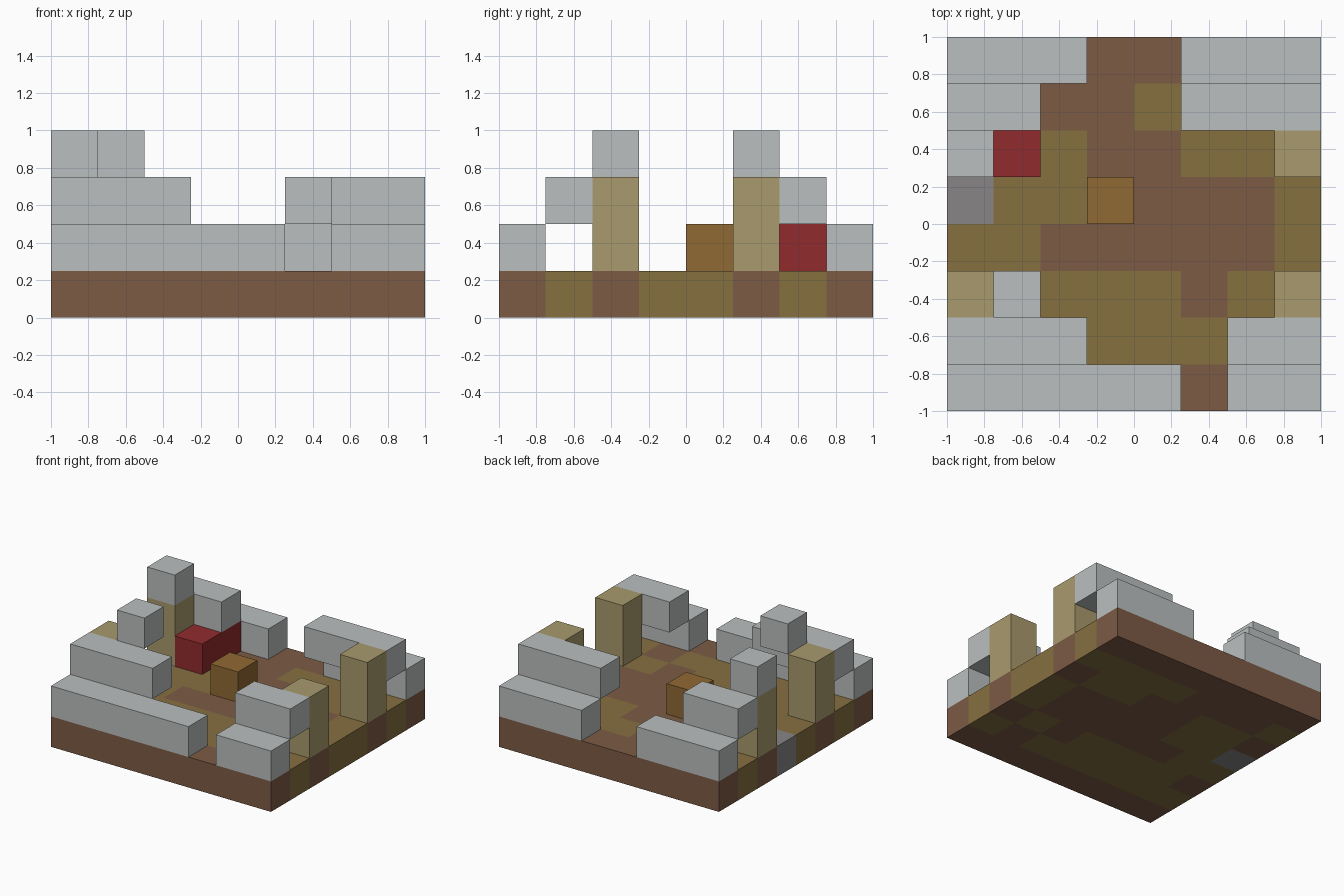
import bpy
import bmesh

CELL = 0.25

old = bpy.data.objects.get("Cube")
if old:
    bpy.data.objects.remove(old, do_unlink=True)


def material(name, rgb):
    """Flat material from 0-255 display values."""
    lin = [((c / 255 + 0.055) / 1.055) ** 2.4 for c in rgb] + [1.0]
    mat = bpy.data.materials.new(name)
    mat.use_nodes = True
    mat.diffuse_color = lin
    bsdf = mat.node_tree.nodes["Principled BSDF"]
    bsdf.inputs["Base Color"].default_value = lin
    bsdf.inputs["Roughness"].default_value = 0.9
    return mat


stone = material("pale stone", (187, 191, 191))
earth = material("brown earth", (125, 91, 69))
moss = material("olive ground", (134, 112, 64))
sand = material("tan pillar", (169, 155, 109))
red = material("red cloth", (145, 43, 46))
wood = material("orange wood", (144, 104, 51))
slate = material("slate tile", (136, 133, 135))


def add_object(name, bm, mats):
    mesh = bpy.data.meshes.new(name)
    bm.to_mesh(mesh)
    bm.free()
    for m in mats:
        mesh.materials.append(m)
    obj = bpy.data.objects.new(name, mesh)
    bpy.context.collection.objects.link(obj)
    return obj


def block(name, mat, col, row, level, size=(1, 1, 1)):
    """Box placed by its lowest grid cell, with its size in cells."""
    bm = bmesh.new()
    bmesh.ops.create_cube(bm, size=1)
    for v in bm.verts:
        for axis, start in enumerate((col - 4, row - 4, level)):
            v.co[axis] = (start + (v.co[axis] + 0.5) * size[axis]) * CELL
    return add_object(name, bm, [mat])


# Floor slab: e = earth, m = moss, s = slate, listed from back to front
FLOOR = ["eeeeeeee",
         "meeemmmm",
         "emmeemme",
         "smmeeeem",
         "mmeeeeem",
         "emmmmeme",
         "mmmmmmem",
         "eeeeeeee"]
bm = bmesh.new()
bmesh.ops.create_grid(bm, x_segments=8, y_segments=8, size=1)
ext = bmesh.ops.extrude_face_region(bm, geom=bm.faces[:], use_keep_orig=True)
for item in ext["geom"]:
    if isinstance(item, bmesh.types.BMVert):
        item.co.z = CELL
bmesh.ops.recalc_face_normals(bm, faces=bm.faces[:])
for face in bm.faces:
    c = face.calc_center_median() * 0.99
    col, row = int((c.x + 1) / CELL), int((c.y + 1) / CELL)
    face.material_index = "ems".index(FLOOR[7 - row][col])
add_object("floor", bm, [earth, moss, slate])

# Low outer walls at front and back
block("front_wall_long", stone, 0, 0, 1, (5, 1, 1))
block("front_wall_short", stone, 6, 0, 1, (2, 1, 1))
for name, col in (("right", 0), ("left", 5)):
    block("back_wall_" + name, stone, col, 7, 1, (3, 1, 1))

# Raised roof strips, open underneath
block("front_roof_right", stone, 0, 1, 2, (3, 1, 1))
block("front_roof_left", stone, 6, 1, 2, (2, 1, 1))
block("back_roof_right", stone, 0, 6, 2, (2, 1, 1))
block("back_roof_left", stone, 5, 6, 2, (3, 1, 1))

# Corner pillars
for side, col in (("right", 0), ("left", 7)):
    for end, row in (("front", 2), ("back", 5)):
        block(end + "_pillar_" + side, sand, col, row, 1, (1, 1, 2))

# Top roof blocks
block("back_roof_cap", stone, 0, 5, 3)
block("front_roof_cap", stone, 1, 2, 3)

# Furniture
block("bed", red, 1, 5, 1, (1, 2, 1))
block("crate", wood, 3, 4, 1)
